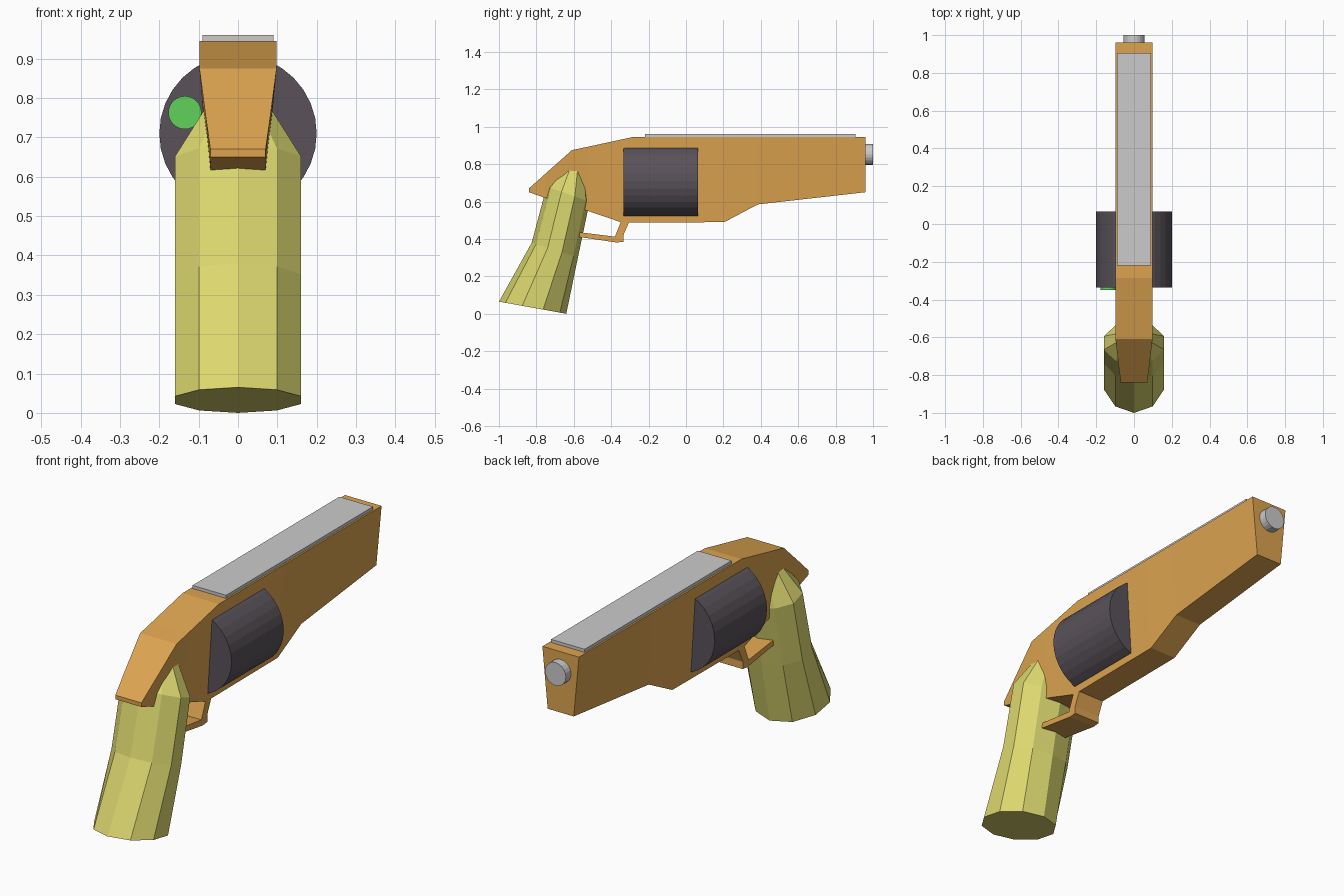
import bpy, bmesh
from math import sin, cos, pi
from mathutils import Matrix

if "Cube" in bpy.data.objects:
    bpy.data.objects.remove(bpy.data.objects["Cube"])


def colour(name, rgb):
    m = bpy.data.materials.new(name)
    m.diffuse_color = (*rgb, 1)
    m.use_nodes = True
    m.node_tree.nodes["Principled BSDF"].inputs["Base Color"].default_value = m.diffuse_color
    return m


ORANGE = colour("orange", (0.72, 0.37, 0.08))
YELLOW = colour("yellow", (0.72, 0.69, 0.16))
DARK = colour("dark", (0.1, 0.085, 0.1))
GREEN = colour("green", (0.12, 0.65, 0.1))


def finish(name, bm, mat):
    bmesh.ops.recalc_face_normals(bm, faces=bm.faces)
    me = bpy.data.meshes.new(name)
    bm.to_mesh(me)
    bm.free()
    ob = bpy.data.objects.new(name, me)
    bpy.context.collection.objects.link(ob)
    if mat:
        me.materials.append(mat)
    return ob


def loft(name, rings, mat):
    """Skin a list of equal-sized point rings and cap both ends."""
    bm = bmesh.new()
    loops = [[bm.verts.new(p) for p in r] for r in rings]
    n = len(loops[0])
    for a, b in zip(loops, loops[1:]):
        for i in range(n):
            j = (i + 1) % n
            bm.faces.new((a[i], a[j], b[j], b[i]))
    bm.faces.new(loops[0])
    bm.faces.new(loops[-1])
    return finish(name, bm, mat)


def cylinder(name, x, z, r, y0, y1, sides, mat=None):
    """Cylinder lying along y."""
    bm = bmesh.new()
    bmesh.ops.create_cone(bm, cap_ends=True, segments=sides, radius1=r, radius2=r,
                          depth=y1 - y0,
                          matrix=Matrix.Translation((x, (y0 + y1) / 2, z)) @ Matrix.Rotation(pi / 2, 4, 'X'))
    return finish(name, bm, mat)


# Body: tapered sections (y, bottom z, top z, bottom half width, top half width)
sections = [
    (-0.84, 0.65, 0.67, 0.07, 0.07),
    (-0.755, 0.62, 0.746, 0.07, 0.081),
    (-0.61, 0.577, 0.875, 0.07, 0.098),
    (-0.525, 0.55, 0.893, 0.07, 0.098),
    (-0.34, 0.487, 0.933, 0.07, 0.098),
    (-0.285, 0.487, 0.945, 0.07, 0.098),
    (0.205, 0.49, 0.945, 0.07, 0.098),
    (0.385, 0.585, 0.945, 0.07, 0.098),
    (0.96, 0.65, 0.945, 0.07, 0.098),
]
loft("body", [[(-b, y, lo), (b, y, lo), (t, y, hi), (-t, y, hi)]
              for y, lo, hi, b, t in sections], ORANGE)

# Trigger guard: side profile extruded across the width
guard = [(-0.6, 0.44), (-0.38, 0.412), (-0.345, 0.5), (-0.3, 0.5),
         (-0.335, 0.42), (-0.335, 0.385), (-0.37, 0.381), (-0.6, 0.415)]
loft("trigger_guard", [[(x, y, z) for y, z in guard] for x in (-0.07, 0.07)], ORANGE)

# Grip: ten-sided rings set by back point, front point and half width
grip = [
    ((-1.0, 0.065), (-0.64, 0.0), 0.168),
    ((-0.825, 0.38), (-0.578, 0.30), 0.168),
    ((-0.745, 0.68), (-0.515, 0.60), 0.168),
    ((-0.66, 0.785), (-0.535, 0.785), 0.08),
]
rings = []
for (yb, zb), (yf, zf), rx in grip:
    ring = []
    for i in range(10):
        a = 2 * pi * i / 10
        t = (1 + cos(a)) / 2
        ring.append((rx * sin(a), yb + (yf - yb) * t, zb + (zf - zb) * t))
    rings.append(ring)
loft("grip", rings, YELLOW)

# Drum, its green end disc and the muzzle
cylinder("drum", 0, 0.71, 0.2, -0.335, 0.065, 32, DARK)
cylinder("green_disc", -0.135, 0.763, 0.042, -0.35, -0.33, 32, GREEN)
cylinder("muzzle", 0, 0.852, 0.056, 0.94, 1.0, 20)

# Top rail plate
loft("top_plate", [[(-0.09, y, 0.94), (0.09, y, 0.94), (0.09, y, 0.96), (-0.09, y, 0.96)]
                   for y in (-0.22, 0.905)], None)
